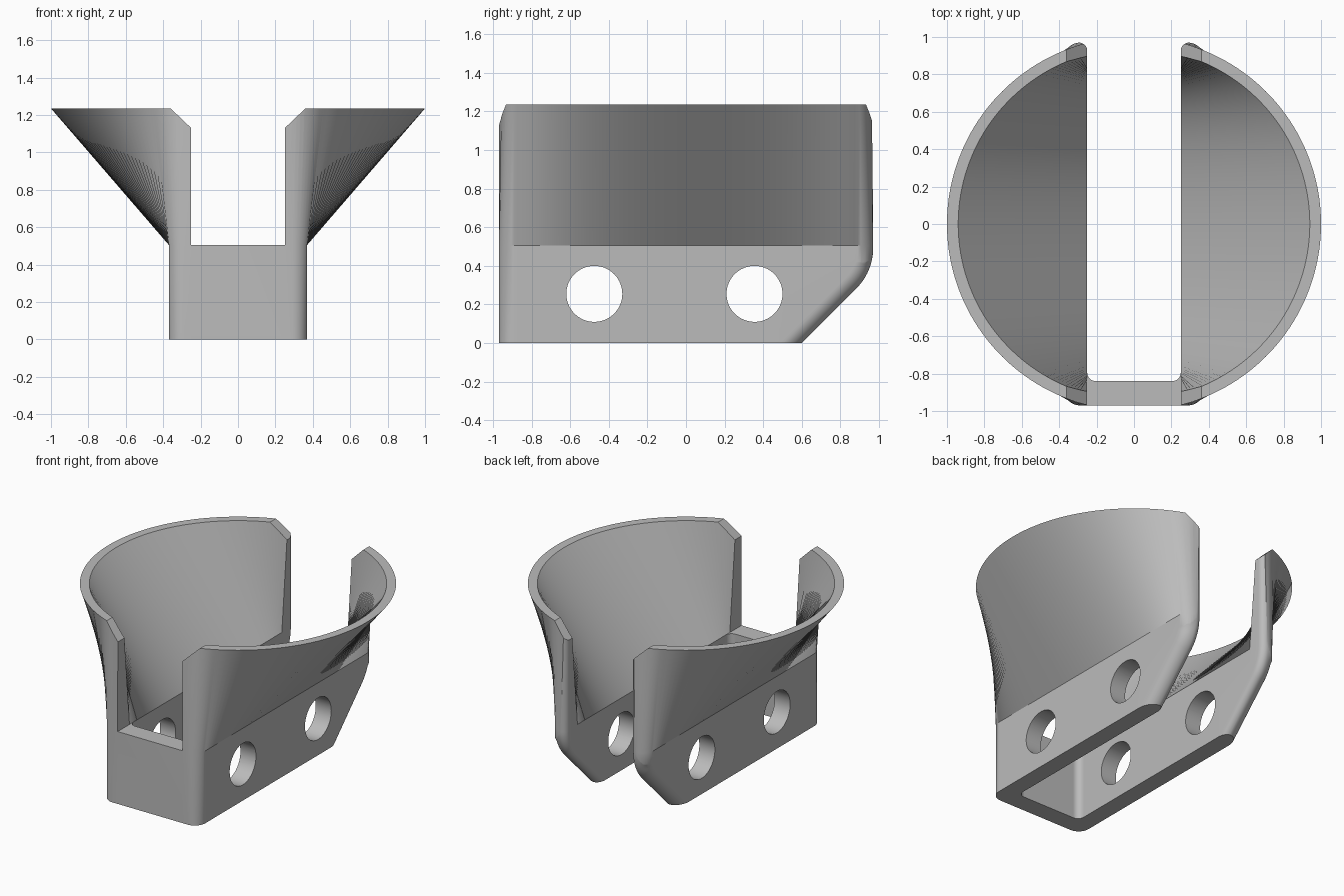
import bpy, bmesh
from math import sin, cos, asin, acos, sqrt, radians, pi

cube = bpy.data.objects.get("Cube")
if cube:
    bpy.data.objects.remove(cube)

# Main dimensions
SLOT, HALF, END, INNER_END = 0.25, 0.37, 0.97, 0.84
BASE, TOP, RIM, RIM_IN, ROUND = 0.505, 1.235, 1.0, 0.94, 0.08

grey = bpy.data.materials.new("plain_grey")
grey.use_nodes = True
grey.diffuse_color = (0.5, 0.5, 0.5, 1)
grey.node_tree.nodes["Principled BSDF"].inputs["Base Color"].default_value = (0.5, 0.5, 0.5, 1)


def finish(bm, name):
    bmesh.ops.recalc_face_normals(bm, faces=bm.faces)
    mesh = bpy.data.meshes.new(name)
    bm.to_mesh(mesh)
    bm.free()
    mesh.materials.append(grey)
    obj = bpy.data.objects.new(name, mesh)
    bpy.context.collection.objects.link(obj)
    return obj


def skin(bm, rings, caps=True):
    """Bridge equal closed rings of points, optionally capping both ends."""
    loops = [[bm.verts.new(p) for p in ring] for ring in rings]
    n = len(loops[0])
    for a, b in zip(loops, loops[1:]):
        for i in range(n):
            j = (i + 1) % n
            bm.faces.new((a[i], a[j], b[j], b[i]))
    if caps:
        bm.faces.new(loops[0])
        bm.faces.new(loops[-1])
    return loops


def prism(name, ring, offset):
    bm = bmesh.new()
    skin(bm, [ring, [tuple(c + d for c, d in zip(p, offset)) for p in ring]])
    return finish(bm, name)


# Wall sections: straight base, flaring from a rounded rectangle to a round rim
end_ang, in_ang = acos(SLOT / RIM), acos(SLOT / RIM_IN)
side_ang = asin(END - ROUND)
stations = []
for i in range(33):
    a = side_ang * i / 32
    stations.append((a, HALF, sin(a)))
for i in range(1, 9):
    t = i / 8
    stations.append((side_ang + (end_ang - side_ang) * t * 0.8,
                     HALF - ROUND + ROUND * cos(t * pi / 2),
                     END - ROUND + ROUND * sin(t * pi / 2)))
stations.append((end_ang, SLOT, END))


def section(a, x, y, side, s):
    b = a * in_ang / end_ang
    yi = INNER_END * sin(a) / sin(end_ang)
    pts = [(x, y, 0), (x, y, BASE), (RIM * cos(a), RIM * sin(a), TOP),
           (RIM_IN * cos(b), RIM_IN * sin(b), TOP), (SLOT, yi, BASE), (SLOT, yi, 0)]
    return [(side * px, s * py, pz) for px, py, pz in pts]


bm = bmesh.new()
front = []
for side in (1, -1):
    rings = [section(*st, side, -1) for st in reversed(stations)]
    rings += [section(*st, side, 1) for st in stations[1:]]
    loops = skin(bm, rings, caps=False)
    bm.faces.new(loops[-1])
    bm.faces.new(loops[0][1:5])
    front.append(loops[0])
# Front bar joins the two side walls
bar = [(l[0], l[1], l[4], l[5]) for l in front]
for i in range(4):
    j = (i + 1) % 4
    bm.faces.new((bar[0][i], bar[0][j], bar[1][j], bar[1][i]))
body = finish(bm, "cradle_body")

# Rear end cutters: sloped lower corner with rounded edges
R = 0.3
cy, cz = END - R, END - 0.6 + R * (sqrt(2) - 1)


def rounding(depth, r):
    return r - sqrt(max(0, r * r - depth * depth)) if depth > 0 else 0


def rear_ring(x, side):
    xc = min(max(x, SLOT), HALF)
    d_in = rounding(SLOT + 0.045 - xc, 0.045)
    d_out = rounding(xc - HALF + ROUND, ROUND) * 0.98
    d = d_in + d_out
    h = sqrt(0.5)
    start = (cy + (R - d) * h - 0.45, cz - (R - d) * h - 0.45)
    path = [start]
    for i in range(13):
        a = -pi / 4 * (1 - i / 12)
        r = R - d_in - d_out * min(1, -a / radians(20))
        path.append((cy + r * cos(a), cz + r * sin(a)))
    path += [(END - d_in, 1.4), (1.3, 1.4), (1.3, start[1])]
    return [(side * x, y, z) for y, z in path]


cutters = []
for side in (1, -1):
    bm = bmesh.new()
    xs = [0.2] + [SLOT + (HALF - SLOT) * (1 - cos(pi * i / 24)) / 2 for i in range(25)] + [0.45]
    skin(bm, [rear_ring(x, side) for x in xs])
    cutters.append(finish(bm, "rear_end_cutter"))
    # Sloped rim corners beside the slot
    cutters.append(prism("rim_corner_cutter",
                         [(side * x, -1.2, z) for x, z in ((0.2, 1.082), (0.42, 1.292), (0.2, 1.292))],
                         (0, 2.4, 0)))
# Cross holes through both walls
for y in (-0.475, 0.355):
    ring = [(-0.45, y + 0.145 * cos(pi * i / 32), 0.255 + 0.145 * sin(pi * i / 32)) for i in range(64)]
    cutters.append(prism("cross_hole_cutter", ring, (0.9, 0, 0)))

bpy.context.view_layer.objects.active = body
for cutter in cutters:
    cutter.hide_render = True
    mod = body.modifiers.new(cutter.name, "BOOLEAN")
    mod.operation, mod.solver, mod.object = "DIFFERENCE", "EXACT", cutter
    bpy.ops.object.modifier_apply(modifier=mod.name)
    bpy.data.objects.remove(cutter)

# Small fillets inside the front corners
parts = [body]
F = 0.045
for side, name in ((1, "left_fillet"), (-1, "right_fillet")):
    ring = [(side * SLOT, -INNER_END, 0)]
    for i in range(9):
        a = pi / 2 * i / 8
        ring.append((side * (SLOT - F + F * cos(a)), -INNER_END + F - F * sin(a), 0))
    parts.append(prism(name, ring, (0, 0, BASE)))

# Smooth curved surfaces, keep hard edges
bpy.ops.object.select_all(action="DESELECT")
for obj in parts:
    obj.select_set(True)
bpy.ops.object.shade_smooth_by_angle(angle=radians(30))
